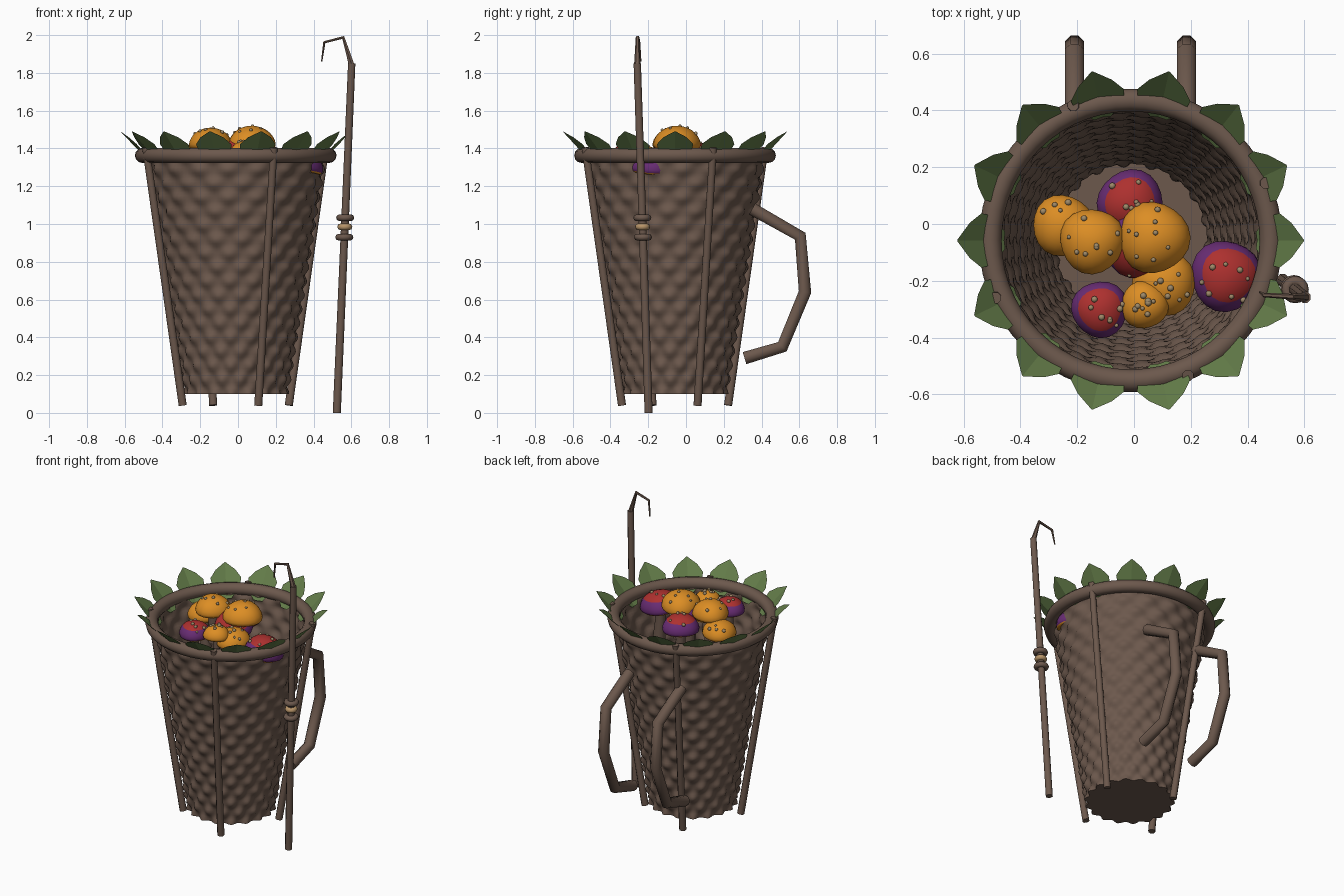
import bpy, bmesh, math, random
from mathutils import Vector, Matrix

if "Cube" in bpy.data.objects:
    bpy.data.objects.remove(bpy.data.objects["Cube"])
random.seed(4)
CX, CY = -0.012, -0.058          # basket axis


def mat(name, c):
    m = bpy.data.materials.new(name)
    m.diffuse_color = (*c, 1)
    m.use_nodes = True
    m.node_tree.nodes["Principled BSDF"].inputs["Base Color"].default_value = m.diffuse_color
    return m


BROWN = mat("bark_brown", (0.150, 0.098, 0.073))
GREEN = mat("leaf_green", (0.125, 0.200, 0.066))
ORANGE = mat("cap_orange", (0.72, 0.27, 0.018))
RED = mat("cap_red", (0.42, 0.030, 0.028))
PURPLE = mat("cap_purple", (0.140, 0.026, 0.175))
TAN = mat("bead_tan", (0.34, 0.25, 0.14))
BINDING = mat("binding_tan", (0.48, 0.30, 0.14))


def add(name, bm, mats, smooth=None):
    me = bpy.data.meshes.new(name)
    bm.to_mesh(me)
    bm.free()
    for m in mats:
        me.materials.append(m)
    ob = bpy.data.objects.new(name, me)
    bpy.context.collection.objects.link(ob)
    if smooth:
        bpy.context.view_layer.objects.active = ob
        bpy.ops.object.select_all(action='DESELECT')
        ob.select_set(True)
        bpy.ops.object.shade_smooth_by_angle(angle=math.radians(smooth))
    return ob


def tube(name, pts, radii, m, sides=8, smooth=50):
    """Sweep a polygon along a path, capped at both ends."""
    bm = bmesh.new()
    pts = [Vector(p) for p in pts]
    rings = []
    for i, p in enumerate(pts):
        a, b = pts[max(i - 1, 0)], pts[min(i + 1, len(pts) - 1)]
        t = ((p - a).normalized() + (b - p).normalized()).normalized()
        ref = Vector((0, 1, 0)) if abs(t.y) < 0.5 and abs(pts[0].x - pts[-1].x) > 0.03 else Vector((1, 0, 0))
        u = t.cross(ref).normalized()
        v = t.cross(u)
        rings.append([bm.verts.new(p + radii[i] * (math.cos(k) * u + math.sin(k) * v))
                      for k in [2 * math.pi * (j + 0.5) / sides for j in range(sides)]])
    for r, s in zip(rings, rings[1:]):
        for j in range(sides):
            k = (j + 1) % sides
            bm.faces.new((r[j], r[k], s[k], s[j]))
    bm.faces.new(rings[0])
    bm.faces.new(rings[-1])
    bmesh.ops.recalc_face_normals(bm, faces=bm.faces)
    return add(name, bm, [m], smooth)


def torus(name, loc, major, minor, m, n=48, k=10, squash=1.0):
    bpy.ops.mesh.primitive_torus_add(location=loc, major_radius=major, minor_radius=minor,
                                     major_segments=n, minor_segments=k)
    ob = bpy.context.object
    ob.name = name
    ob.scale.z = squash
    ob.data.materials.append(m)
    bpy.ops.object.shade_smooth_by_angle(angle=math.radians(50))
    return ob


def polar(r, deg, z):
    a = math.radians(deg)
    return (CX + r * math.cos(a), CY + r * math.sin(a), z)


# Woven basket: tapered wall with alternating bumps, closed floor
bm = bmesh.new()
N, H, STRANDS, ROWS = 144, 84, 18, 17
rings = []
for i in range(H + 1):
    t = i / H
    ring = []
    for j in range(N):
        a = 2 * math.pi * j / N
        bump = 0.013 * math.sin(STRANDS * a) * math.cos(math.pi * ROWS * t)
        r = 0.268 + 0.202 * t + bump + 0.003 * math.cos(2 * math.pi * ROWS * t)
        ring.append(bm.verts.new((CX + r * math.cos(a), CY + r * math.sin(a), 0.10 + 1.26 * t)))
    rings.append(ring)
for r, s in zip(rings, rings[1:]):
    for j in range(N):
        k = (j + 1) % N
        bm.faces.new((r[j], r[k], s[k], s[j]))
c = bm.verts.new((CX, CY, 0.10))
for j in range(N):
    bm.faces.new((c, rings[0][(j + 1) % N], rings[0][j]))
add("woven_basket", bm, [BROWN], 60)

# Rim hoop and four stakes
torus("basket_rim", (CX, CY, 1.363), 0.494, 0.040, BROWN, 56, 12)
for k in range(4):
    d = 23 + 90 * k
    tube(f"stake_{k + 1}", [polar(0.305, d, 0.04), polar(0.517, d, 1.405)], [0.023, 0.021], BROWN)

# Two carrying loops at the back
for side, x in (("left", -0.21), ("right", 0.185)):
    path = [(0.35, 1.08), (0.605, 0.935), (0.63, 0.64), (0.51, 0.35), (0.31, 0.29)]
    tube(f"{side}_carry_loop", [(x, y, z) for y, z in path], [0.036] * 5, BROWN)

# Leaves around the rim, folded along the midrib
for k in range(14):
    a = 2 * math.pi * k / 14
    out = Vector((math.cos(a), math.sin(a), 0))
    side = Vector((-out.y, out.x, 0))
    bm = bmesh.new()
    rows = []
    for t, w in ((0, 0.03), (0.3, 0.085), (0.55, 0.096), (0.78, 0.062), (1, 0.003)):
        mid = Vector((CX, CY, 1.315 + 0.175 * t)) + out * (0.445 + 0.165 * t)
        lift = (out * -0.12 + Vector((0, 0, 0.12))) * w
        rows.append([bm.verts.new(mid + side * w * s + lift * abs(s)) for s in (-1, 0, 1)])
    for r, s in zip(rows, rows[1:]):
        for j in range(2):
            bm.faces.new((r[j], r[j + 1], s[j + 1], s[j]))
    add(f"rim_leaf_{k + 1}", bm, [GREEN])


# Mushrooms: domed cap with beads, on a short stem
def mushroom(i, x, y, top, r, spotted, tilt=(0, 0), red=0.62):
    h = 0.85 * r
    axis = Vector((tilt[0], tilt[1], 1)).normalized()
    M = Matrix.Translation((x, y, top - h)) @ Vector((0, 0, 1)).rotation_difference(axis).to_matrix().to_4x4()
    prof = [(0.28, -0.10), (0.88, -0.14), (0.97, -0.05)]
    prof += [(math.cos(e), math.sin(e)) for e in [math.radians(d) for d in (6, 18, 30, 41, 52, 64, 77)]]
    n, ph = 20, random.uniform(0, 6)
    wob = [1 + 0.035 * math.sin(3 * 2 * math.pi * j / n + ph) for j in range(n)]
    bm = bmesh.new()
    rings = [[bm.verts.new(M @ Vector((p * r * wob[j] * math.cos(2 * math.pi * j / n),
                                       p * r * wob[j] * math.sin(2 * math.pi * j / n), q * h)))
              for j in range(n)] for p, q in prof]
    for k, (a, b) in enumerate(zip(rings, rings[1:])):
        for j in range(n):
            f = bm.faces.new((a[j], a[(j + 1) % n], b[(j + 1) % n], b[j]))
            if spotted:        # orange lip, purple skirt, red crown
                f.material_index = 0 if k < 2 else (2 if prof[k][0] < red + 0.15 else 1)
    tip = bm.verts.new(M @ Vector((0, 0, h)))
    for j in range(n):
        bm.faces.new((rings[-1][j], rings[-1][(j + 1) % n], tip)).material_index = 2 if spotted else 0
    bm.faces.new(rings[0][::-1])
    add(f"mushroom_cap_{i}", bm, [ORANGE, PURPLE, RED], 60)
    # beads
    bm = bmesh.new()
    for _ in range(8):
        e, a = math.radians(random.uniform(35, 82)), random.uniform(0, 2 * math.pi)
        p = M @ Vector((r * math.cos(e) * math.cos(a), r * math.cos(e) * math.sin(a), h * math.sin(e)))
        bmesh.ops.create_icosphere(bm, subdivisions=2, radius=random.uniform(0.007, 0.012),
                                   matrix=Matrix.Translation(p))
    add(f"cap_beads_{i}", bm, [TAN], 60)
    # stem
    tube(f"mushroom_stem_{i}", [(x + 0.01, y, top - h - 0.22), (x, y, top - h - 0.08), M @ Vector((0, 0, 0))],
         [0.32 * r, 0.26 * r, 0.28 * r], BROWN, 10)


for i, spec in enumerate([
        (-0.25, -0.005, 1.42, 0.108, False),
        (-0.147, -0.06, 1.51, 0.115, False),
        (0.07, -0.048, 1.52, 0.126, False),
        (-0.012, 0.075, 1.43, 0.117, True),
        (0.02, -0.072, 1.455, 0.125, True, (0.1, -0.6), 0.8),
        (0.107, -0.21, 1.41, 0.112, False),
        (0.037, -0.285, 1.44, 0.084, False),
        (-0.12, -0.30, 1.43, 0.100, True),
        (0.322, -0.183, 1.40, 0.126, True, (0.15, 0.05))]):
    mushroom(i + 1, *spec)

# Walking staff with hooked tip and bound middle
tube("staff_shaft", [(0.523, -0.198, 0.0), (0.566, -0.23, 1.0), (0.602, -0.258, 1.85)],
     [0.023, 0.022, 0.021], BROWN)
tube("staff_hook", [(0.602, -0.258, 1.84), (0.557, -0.256, 1.988), (0.457, -0.25, 1.962), (0.443, -0.24, 1.86)],
     [0.017, 0.010, 0.008, 0.004], BROWN, 6)
for name, z, m in (("lower", 0.93, BROWN), ("middle", 0.985, BINDING), ("upper", 1.033, BROWN)):
    torus(f"staff_{name}_binding", (0.523 + 0.043 * z, -0.198 - 0.032 * z, z),
          0.030 if m is BROWN else 0.022, 0.018, m, 16, 8)
